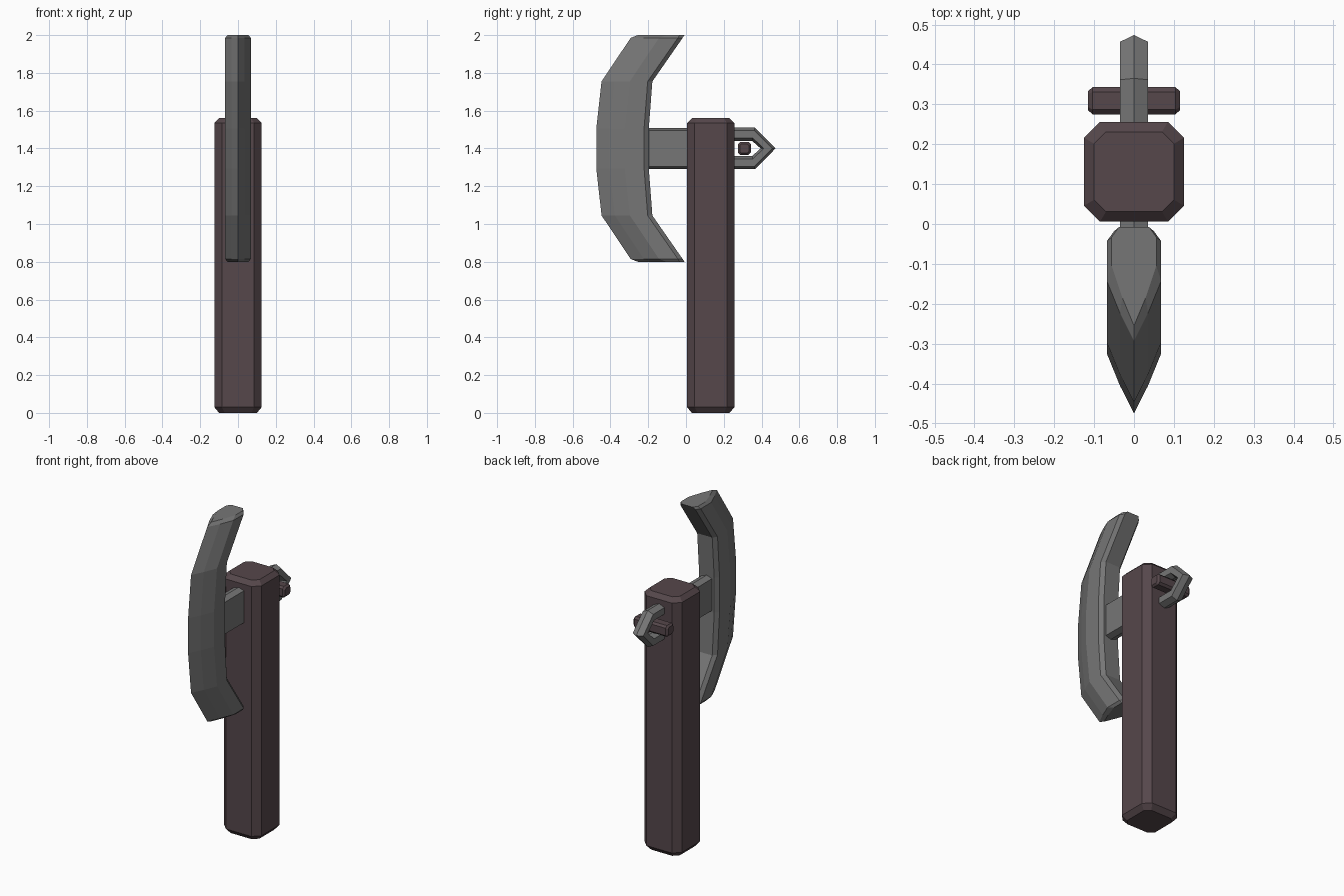
import bpy, bmesh

if "Cube" in bpy.data.objects:
    bpy.data.objects.remove(bpy.data.objects["Cube"])

ZC = 1.40  # height of the blade, tang and pin centre


def material(name, rgb):
    m = bpy.data.materials.new(name)
    m.diffuse_color = (*rgb, 1)
    m.use_nodes = True
    m.node_tree.nodes["Principled BSDF"].inputs["Base Color"].default_value = m.diffuse_color
    return m


METAL = material("grey_metal", (0.18, 0.18, 0.18))
WOOD = material("dark_wood", (0.092, 0.063, 0.070))


def loft(name, rings, mat):
    """Skin a row of matching point rings and cap both ends."""
    bm = bmesh.new()
    rows = [[bm.verts.new(p) for p in r] for r in rings]
    n = len(rows[0])
    for a, b in zip(rows, rows[1:]):
        for i in range(n):
            j = (i + 1) % n
            bm.faces.new((a[i], a[j], b[j], b[i]))
    bm.faces.new(rows[0])
    bm.faces.new(rows[-1])
    bmesh.ops.recalc_face_normals(bm, faces=bm.faces)
    me = bpy.data.meshes.new(name)
    bm.to_mesh(me)
    bm.free()
    me.materials.append(mat)
    ob = bpy.data.objects.new(name, me)
    bpy.context.collection.objects.link(ob)
    return ob


def octagon(h, c):
    """Square of half size h with corners cut by c."""
    k = h - c
    return [(h, -k), (h, k), (k, h), (-k, h), (-h, k), (-h, -k), (-k, -h), (k, -h)]


# Handle: chamfered square post
post = [(0, 0.10, 0.03), (0.03, 0.125, 0.04), (1.535, 0.125, 0.04), (1.56, 0.10, 0.03)]
loft("handle", [[(x, y + 0.131, z) for x, y in octagon(h, c)] for z, h, c in post], WOOD)

# Locking pin: crosswise through the loop
pin = [(-0.115, 0.024, 0.008), (-0.104, 0.034, 0.012), (0.104, 0.034, 0.012), (0.115, 0.024, 0.008)]
loft("locking_pin", [[(x, y + 0.309, z + ZC) for y, z in octagon(h, c)] for x, h, c in pin], WOOD)


# Blade: wedge section swept along a crescent
def wedge(z, back, edge, w=0.068):
    half = [(w - 0.018, back), (w, back - 0.025), (w, edge + 0.15), (w * 0.52, edge + 0.07)]
    pts = half + [(0, edge)] + [(-x, y) for x, y in reversed(half)]
    return [(x, y, z) for x, y in pts]


upper = [(0.105, -0.197, -0.475), (0.355, -0.178, -0.447), (0.585, -0.018, -0.293)]
rings = [wedge(ZC + d, b, e) for d, b, e in upper]
rings.append(wedge(ZC + 0.60, -0.008, -0.255, 0.056))
lower = [[(x, y, 2 * ZC - z) for x, y, z in r] for r in reversed(rings)]
loft("blade", lower + rings, METAL)

# Tang: flat bar with ridged edges joining blade and handle
hexa = [(0, 0.108), (0.035, 0.096), (0.035, -0.096), (0, -0.108), (-0.035, -0.096), (-0.035, 0.096)]
loft("tang", [[(x, y, ZC + z) for x, z in hexa] for y in (-0.25, 0.15)], METAL)

# Loop: pointed strap at the back, lofted between outer and inner paths
outer = [(0.2, 0.11), (0.365, 0.11), (0.474, 0), (0.365, -0.11), (0.2, -0.11)]
inner = [(0.2, 0.04), (0.35, 0.04), (0.395, 0), (0.35, -0.04), (0.2, -0.04)]
strap = [(0, 1), (0.035, 0.78), (0.035, 0.22), (0, 0), (-0.035, 0.22), (-0.035, 0.78)]
loft("tang_loop", [[(x, iy + (oy - iy) * t, ZC + iz + (oz - iz) * t) for x, t in strap]
                   for (oy, oz), (iy, iz) in zip(outer, inner)], METAL)
